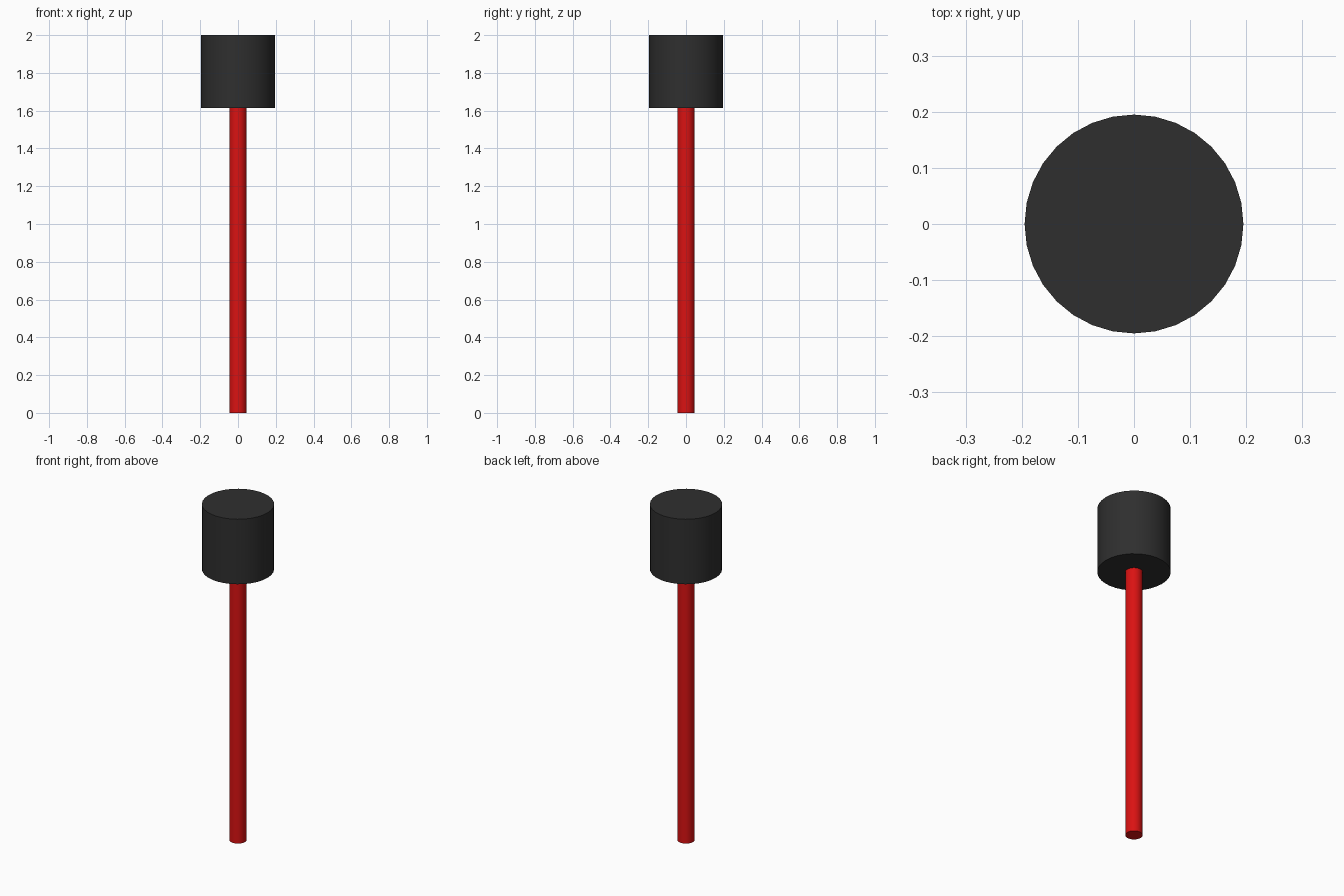
import bpy
import math

cube = bpy.data.objects.get("Cube")
if cube:
    bpy.data.objects.remove(cube, do_unlink=True)


def material(name, color):
    mat = bpy.data.materials.new(name)
    mat.use_nodes = True
    mat.diffuse_color = color
    mat.node_tree.nodes["Principled BSDF"].inputs["Base Color"].default_value = color
    return mat


def cylinder(name, radius, bottom, top, mat):
    bpy.ops.mesh.primitive_cylinder_add(
        vertices=32, radius=radius, depth=top - bottom,
        location=(0, 0, (bottom + top) / 2))
    obj = bpy.context.object
    obj.name = name
    obj.data.materials.append(mat)
    bpy.ops.object.shade_smooth_by_angle(angle=math.radians(30))
    return obj


red = material("red", (0.7, 0.006, 0.006, 1))
charcoal = material("charcoal", (0.028, 0.028, 0.028, 1))

# Long slim handle, meeting the underside of the head
cylinder("handle", 0.046, 0, 1.615, red)

# Wide drum-shaped head
cylinder("head", 0.195, 1.613, 2, charcoal)
